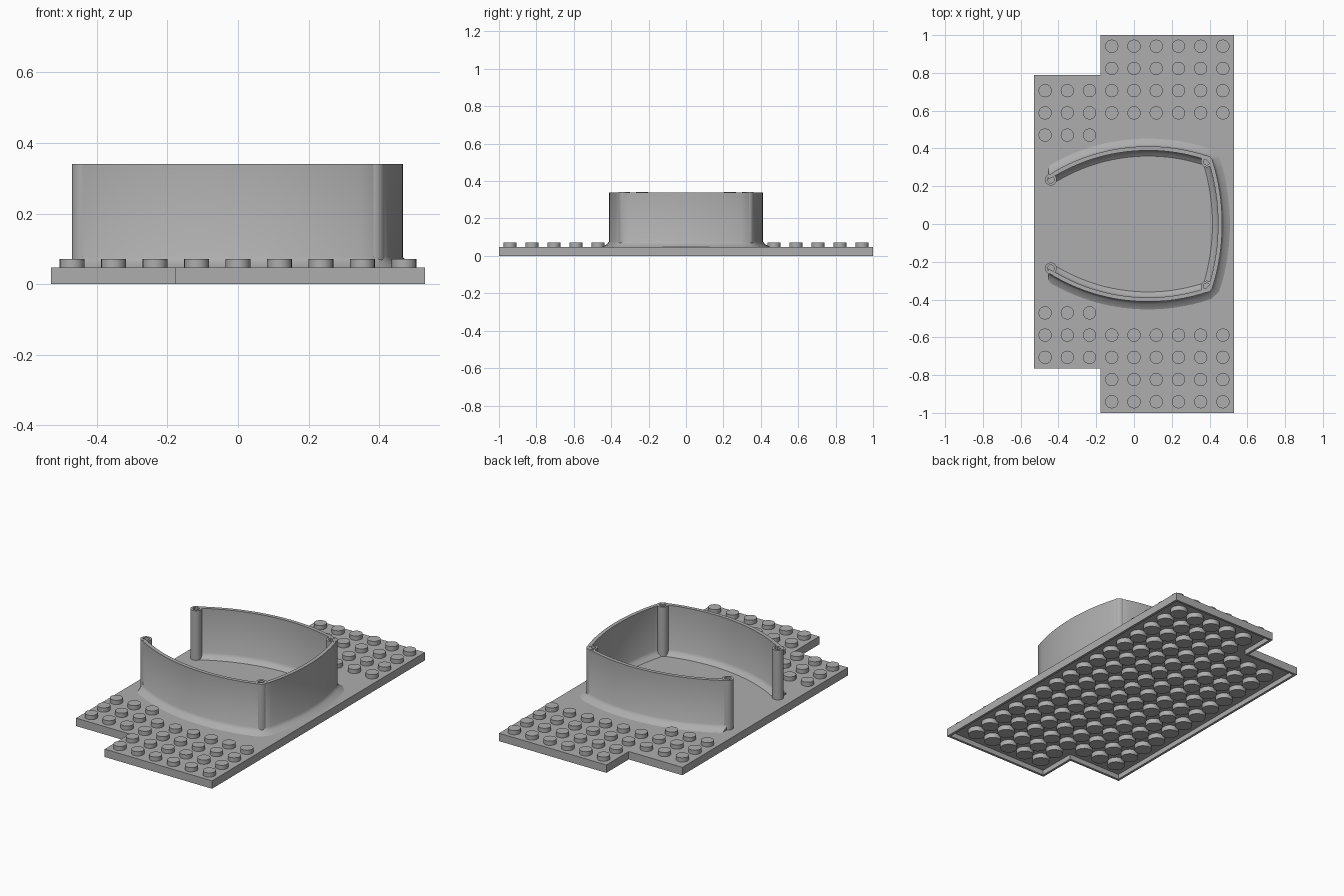
import bpy, bmesh, math
from mathutils import Vector

if "Cube" in bpy.data.objects:
    bpy.data.objects.remove(bpy.data.objects["Cube"], do_unlink=True)

PITCH = 2 / 17
PLATE_TOP = 0.047
WALL_TOP = 0.34

grey = bpy.data.materials.new("stone_grey")
grey.use_nodes = True
colour = (0.42, 0.42, 0.42, 1)
grey.diffuse_color = colour
grey.node_tree.nodes["Principled BSDF"].inputs["Base Color"].default_value = colour


def finish(name, bm):
    bmesh.ops.recalc_face_normals(bm, faces=bm.faces)
    mesh = bpy.data.meshes.new(name)
    bm.to_mesh(mesh)
    bm.free()
    mesh.materials.append(grey)
    obj = bpy.data.objects.new(name, mesh)
    bpy.context.collection.objects.link(obj)
    bpy.ops.object.select_all(action="DESELECT")
    obj.select_set(True)
    bpy.context.view_layer.objects.active = obj
    bpy.ops.object.shade_smooth_by_angle(angle=math.radians(35))
    return obj


def lathe(bm, profile, x, y, sides=20):
    """Turn a (radius, z) profile about a vertical axis and cap both ends."""
    rings = []
    for r, z in profile:
        angles = [math.tau * i / sides for i in range(sides)]
        rings.append([bm.verts.new((x + r * math.cos(a), y + r * math.sin(a), z)) for a in angles])
    for a, b in zip(rings, rings[1:]):
        for i in range(sides):
            j = (i + 1) % sides
            bm.faces.new((a[i], a[j], b[j], b[i]))
    bm.faces.new(rings[0][::-1])
    bm.faces.new(rings[-1])


# Base plate with two notched corners and a hollow underside
bm = bmesh.new()
edge, step = 4.5 * PITCH, -1.5 * PITCH
outline = [(step, -1), (edge, -1), (edge, 1), (step, 1),
           (step, 0.79), (-edge, 0.79), (-edge, -0.765), (step, -0.765)]
top = bm.faces.new([bm.verts.new((x, y, PLATE_TOP)) for x, y in outline])
low = bm.faces.new([bm.verts.new((x, y, 0)) for x, y in reversed(outline)])
n = len(outline)
tv, lv = list(top.verts), list(low.verts)[::-1]
for i in range(n):
    j = (i + 1) % n
    bm.faces.new((lv[i], lv[j], tv[j], tv[i]))
bmesh.ops.recalc_face_normals(bm, faces=bm.faces)
bmesh.ops.inset_region(bm, faces=[low], thickness=0.02)
hollow = bmesh.ops.extrude_discrete_faces(bm, faces=[low])["faces"][0]
bmesh.ops.translate(bm, verts=hollow.verts, vec=(0, 0, 0.03))
finish("base_plate", bm)

# Studs on both ends of the plate
bm = bmesh.new()
for row in range(4, 9):
    columns = range(3, 9) if row > 6 else range(9) if row > 4 else range(3)
    for col in columns:
        for side in (-1, 1):
            lathe(bm, [(0.035, PLATE_TOP - 0.002), (0.035, 0.072)],
                  (col - 4) * PITCH, side * row * PITCH)
finish("studs", bm)

# Round pegs filling the underside
bm = bmesh.new()
for i in range(8):
    for j in range(16):
        x, y = (i - 3.5) * PITCH, (j - 7.5) * PITCH
        if x > step - 0.01 and abs(y) < 0.9 and (x > step + 0.01 or abs(y) < 0.75) \
                or abs(y) < 0.75:
            lathe(bm, [(0.048, 0.001), (0.048, 0.032)], x, y)
finish("underside_pegs", bm)


def arc(a, b, c, count):
    """Points on the circle through a, b and c."""
    a, b, c = Vector(a), Vector(b), Vector(c)
    p, q = b - a, c - a
    d = 2 * (p.x * q.y - p.y * q.x)
    centre = a + Vector((q.y * p.length_squared - p.y * q.length_squared,
                         p.x * q.length_squared - q.x * p.length_squared)) / d
    start, radius = a - centre, (a - centre).length
    t0 = math.atan2(start.y, start.x)
    t1 = math.atan2(c.y - centre.y, c.x - centre.x)
    return [centre + radius * Vector((math.cos(t), math.sin(t)))
            for t in (t0 + (t1 - t0) * i / count for i in range(count + 1))]


# Curved wall, open on one side, with flared feet
side_path = arc((-0.452, 0.247), (0.05, 0.4), (0.385, 0.35), 20)
back_path = arc((0.406, 0.331), (0.456, 0), (0.406, -0.331), 16)
path = side_path + back_path + [Vector((p.x, -p.y)) for p in reversed(side_path)]
section = [(0.011, WALL_TOP), (0.011, 0.078), (0.022, 0.062), (0.054, PLATE_TOP - 0.001),
           (-0.042, PLATE_TOP - 0.001), (-0.02, 0.062), (-0.011, 0.078), (-0.011, WALL_TOP)]
bm = bmesh.new()
rings = []
for i, p in enumerate(path):
    before = (p - path[i - 1]).normalized() if i else Vector((0, 0))
    after = (path[i + 1] - p).normalized() if i < len(path) - 1 else Vector((0, 0))
    t = (before + after).normalized()
    out = Vector((-t.y, t.x))
    if i in (0, len(path) - 1):
        out = Vector((0, math.copysign(1, p.y)))
    rings.append([bm.verts.new((*(p + out * o), z)) for o, z in section])
for a, b in zip(rings, rings[1:]):
    for i in range(len(section)):
        j = (i + 1) % len(section)
        bm.faces.new((a[i], a[j], b[j], b[i]))
bm.faces.new(rings[0])
bm.faces.new(rings[-1][::-1])
finish("curved_wall", bm)

# Hollow-topped posts at the wall ends and corners
for end, x, y in (("front", -0.44, 0.235), ("corner", 0.385, 0.331)):
    for side, sign in (("left", 1), ("right", -1)):
        bm = bmesh.new()
        lathe(bm, [(0.031, PLATE_TOP - 0.002), (0.031, WALL_TOP + 0.001),
                   (0.018, WALL_TOP + 0.001), (0.018, WALL_TOP - 0.03)], x, sign * y, 24)
        finish(f"{end}_post_{side}", bm)
